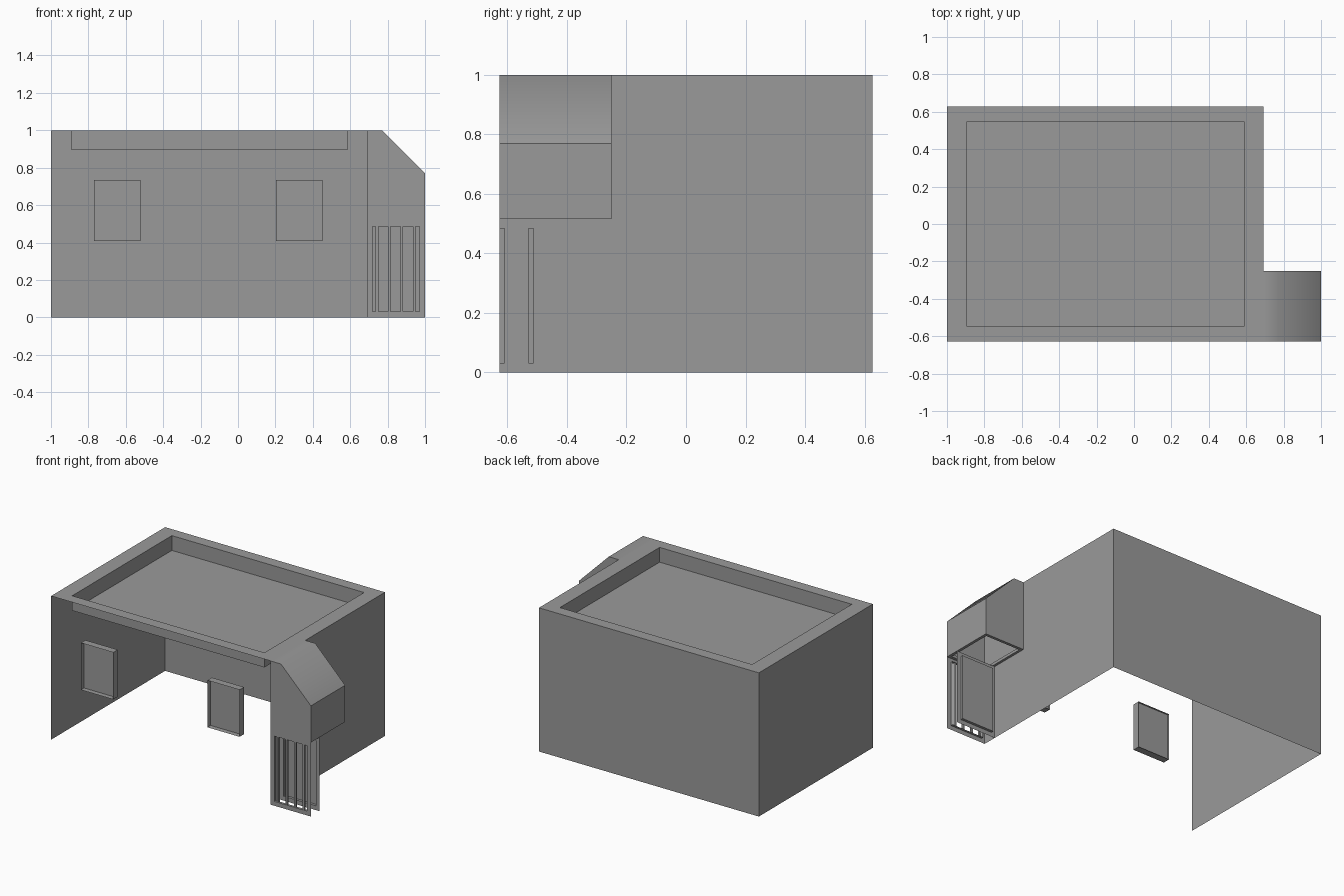
import bpy, bmesh
from mathutils import Vector

if "Cube" in bpy.data.objects:
    bpy.data.objects.remove(bpy.data.objects["Cube"])

grey = bpy.data.materials.new("plain_grey")
grey.use_nodes = True
grey.diffuse_color = (0.323, 0.323, 0.323, 1)
grey.node_tree.nodes["Principled BSDF"].inputs["Base Color"].default_value = grey.diffuse_color

LEFT, RIGHT, DEPTH = -1.0, 0.693, 0.627  # main block
INNER, PORCH_BACK, PORCH_BASE = 0.69, -0.25, 0.515  # side porch


def finish(bm, name):
    mesh = bpy.data.meshes.new(name)
    bm.to_mesh(mesh)
    bm.free()
    mesh.materials.append(grey)
    obj = bpy.data.objects.new(name, mesh)
    bpy.context.collection.objects.link(obj)
    return obj


def box(bm, low, high):
    low, high = Vector(low), Vector(high)
    for v in bmesh.ops.create_cube(bm, size=1)["verts"]:
        v.co = (low + high) / 2 + v.co * (high - low)


def sink(bm, face, offset, keep_panel=True):
    """Push a face along an offset, leaving side walls behind it."""
    new = bmesh.ops.extrude_face_region(bm, geom=[face])["geom"]
    bmesh.ops.translate(bm, vec=offset, verts=[g for g in new if isinstance(g, bmesh.types.BMVert)])
    if face.is_valid:
        bm.faces.remove(face)
    if not keep_panel:
        bmesh.ops.delete(bm, geom=[g for g in new if isinstance(g, bmesh.types.BMFace)], context="FACES_ONLY")


def sheet(name, corners, border, offset, keep_panel=True):
    """Thin rectangle with a bordered recess or opening."""
    bm = bmesh.new()
    face = bm.faces.new([bm.verts.new(c) for c in corners])
    bm.normal_update()
    if border:
        bmesh.ops.inset_region(bm, faces=[face], thickness=border, use_boundary=True, use_even_offset=True)
    sink(bm, face, offset, keep_panel)
    return finish(bm, name)


def upright(x0, x1, z0, z1, y):
    return [(x0, y, z0), (x1, y, z0), (x1, y, z1), (x0, y, z1)]


# Building shell: open front and underside, sunken roof
bm = bmesh.new()
box(bm, (LEFT, -DEPTH, 0), (RIGHT, DEPTH, 1))
bm.normal_update()
roof = max(bm.faces, key=lambda f: f.normal.z)
bmesh.ops.delete(bm, geom=[f for f in bm.faces if f.normal.z < -0.5 or f.normal.y < -0.5], context="FACES")
bmesh.ops.inset_region(bm, faces=[roof], thickness=0.1, use_boundary=True)
for v in roof.verts:
    v.co.x = -0.893 if v.co.x < 0 else 0.587
    v.co.y = 0.548 if v.co.y > 0 else -0.548
sink(bm, roof, (0, 0, -0.103))
finish(bm, "building_shell")

# Window frames with a pane set near the back
for side, x in (("right", -0.77), ("left", 0.203)):
    sheet(side + "_window_frame", upright(x, x + 0.248, 0.408, 0.735, -DEPTH), 0, (0, 0.05, 0), keep_panel=False)
    bm = bmesh.new()
    box(bm, (x, -0.592, 0.408), (x + 0.248, -0.59, 0.735))
    finish(bm, side + "_window_pane")

# Porch hood: extruded profile without inner side or underside
bm = bmesh.new()
profile = [(1, PORCH_BASE), (1, 0.77), (0.77, 1), (INNER, 1), (INNER, PORCH_BASE)]
front = [bm.verts.new((x, -DEPTH, z)) for x, z in profile]
back = [bm.verts.new((x, PORCH_BACK, z)) for x, z in profile]
bm.faces.new(front[::-1])
bm.faces.new(back)
for i in range(3):
    face = bm.faces.new((front[i], front[i + 1], back[i + 1], back[i]))
    face.smooth = i > 0
bmesh.ops.recalc_face_normals(bm, faces=bm.faces)
finish(bm, "porch_hood")

# Rim around the open underside of the hood
rim = [(INNER, -DEPTH, PORCH_BASE), (INNER, PORCH_BACK, PORCH_BASE),
       (1, PORCH_BACK, PORCH_BASE), (1, -DEPTH, PORCH_BASE)]
sheet("porch_rim", rim, 0.02, (0, 0, 0.02), keep_panel=False)

# Barred gate and the solid door behind it
sheet("gate_frame", upright(INNER, 1, 0, PORCH_BASE, -DEPTH), 0.03, (0, 0.017, 0), keep_panel=False)
sheet("porch_door", upright(INNER, 1, 0, PORCH_BASE, -0.53), 0.03, (0, 0.018, 0))

bm = bmesh.new()
for i in range(4):
    x = 0.743 + i * 0.0665
    box(bm, (x - 0.007, -0.625, 0.03), (x + 0.007, -0.612, 0.485))
finish(bm, "gate_bars")
